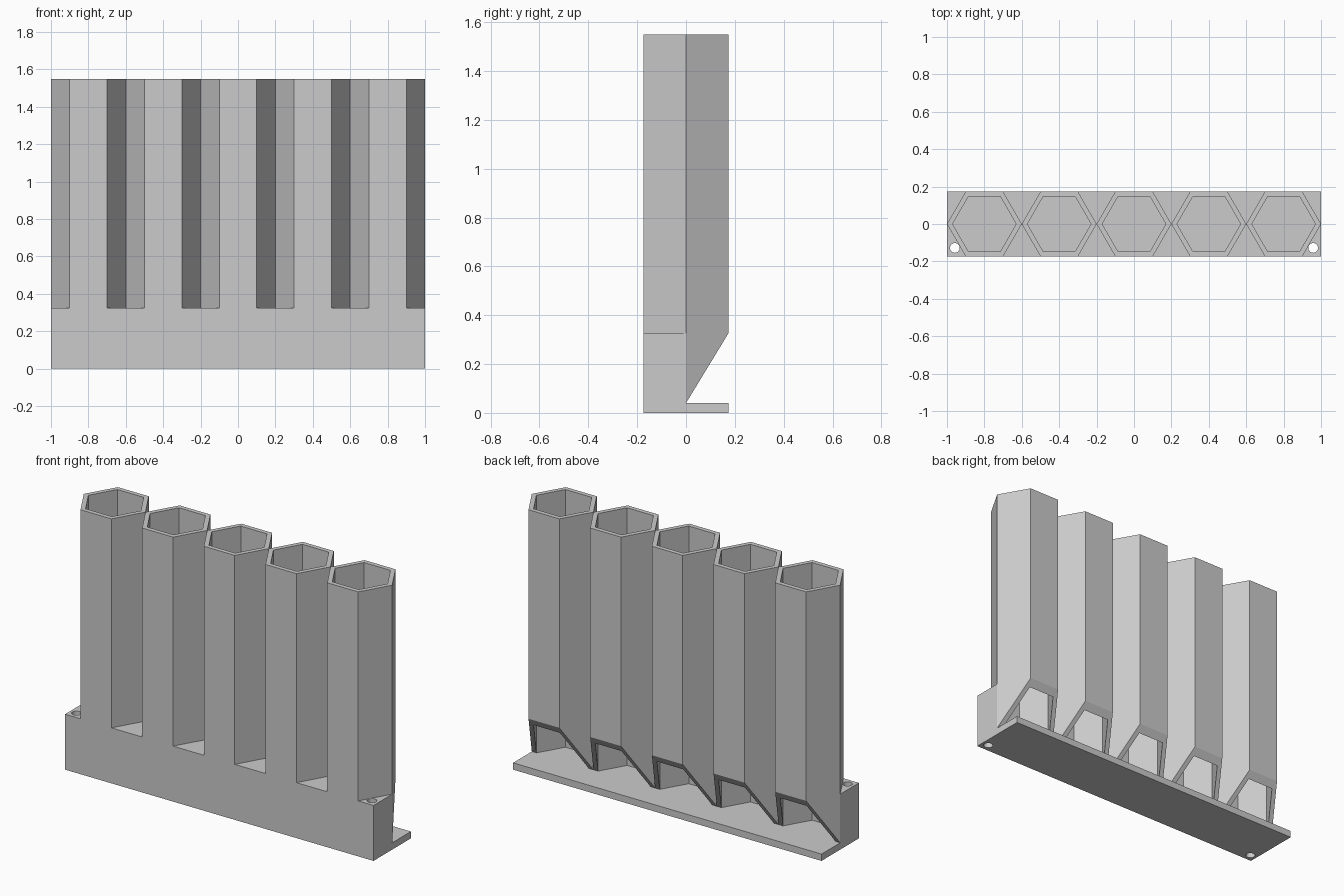
import bpy
import bmesh
from math import cos, sin, radians, sqrt

cube = bpy.data.objects.get("Cube")
if cube:
    bpy.data.objects.remove(cube, do_unlink=True)

COUNT = 5
OUTER, INNER = 0.2, 0.17
HALF_DEPTH = OUTER * sqrt(3) / 2
FLOOR, LEDGE, TOP = 0.04, 0.325, 1.55
SLOPE = (LEDGE - FLOOR) / HALF_DEPTH

grey = bpy.data.materials.new("light_grey")
grey.use_nodes = True
grey.diffuse_color = (0.6, 0.6, 0.6, 1)
grey.node_tree.nodes["Principled BSDF"].inputs["Base Color"].default_value = (0.6, 0.6, 0.6, 1)


def finish(name, bm):
    bmesh.ops.recalc_face_normals(bm, faces=bm.faces)
    mesh = bpy.data.meshes.new(name)
    bm.to_mesh(mesh)
    bm.free()
    mesh.materials.append(grey)
    obj = bpy.data.objects.new(name, mesh)
    bpy.context.collection.objects.link(obj)
    return obj


def prism(name, outline, low, high):
    """Upright solid with the given plan outline."""
    bm = bmesh.new()
    bottom = [bm.verts.new((x, y, low)) for x, y in outline]
    top = [bm.verts.new((x, y, high)) for x, y in outline]
    bm.faces.new(bottom)
    bm.faces.new(top)
    n = len(outline)
    for i in range(n):
        j = (i + 1) % n
        bm.faces.new((bottom[i], bottom[j], top[j], top[i]))
    return finish(name, bm)


def hex_tube(name, cx):
    """Open hexagonal tube whose rear lower edge slopes up to an outlet."""
    bm = bmesh.new()
    rings = []
    for radius, at_top in ((OUTER, False), (OUTER, True), (INNER, True), (INNER, False)):
        ring = []
        for i in range(6):
            x, y = radius * cos(radians(60 * i)), radius * sin(radians(60 * i))
            z = TOP if at_top else FLOOR + max(0, y) * SLOPE
            ring.append(bm.verts.new((cx + x, y, z)))
        rings.append(ring)
    for k in range(4):
        a, b = rings[k], rings[(k + 1) % 4]
        for i in range(6):
            j = (i + 1) % 6
            bm.faces.new((a[i], a[j], b[j], b[i]))
    return finish(name, bm)


# Base plate
plate = prism("base_plate", [(-1, -HALF_DEPTH), (1, -HALF_DEPTH),
                             (1, HALF_DEPTH), (-1, HALF_DEPTH)], 0, FLOOR)

# Row of tubes
for n in range(COUNT):
    hex_tube(f"tube_{n + 1}", (n - (COUNT - 1) / 2) * 2 * OUTER)

# Front block filling the gaps between the tubes
for n in range(1, COUNT):
    x = -1 + n * 2 * OUTER
    prism(f"gap_filler_{n}", [(x - OUTER / 2, -HALF_DEPTH),
                              (x + OUTER / 2, -HALF_DEPTH), (x, 0)], FLOOR, LEDGE)

# End blocks with vertical screw holes
for side, label in ((-1, "right"), (1, "left")):
    end = prism(f"{label}_end_block", [(side, -HALF_DEPTH),
                                       (side * (1 - OUTER / 2), -HALF_DEPTH),
                                       (side, 0)], FLOOR, LEDGE)
    hole = [(side * 0.958 + 0.026 * cos(radians(a)), -0.128 + 0.026 * sin(radians(a)))
            for a in range(0, 360, 15)]
    cutter = prism(f"{label}_hole_cutter", hole, -0.1, LEDGE + 0.1)
    cutter.hide_render = True
    cutter.hide_viewport = True
    for target in (plate, end):
        cut = target.modifiers.new(f"{label}_screw_hole", "BOOLEAN")
        cut.operation = "DIFFERENCE"
        cut.solver = "EXACT"
        cut.object = cutter
